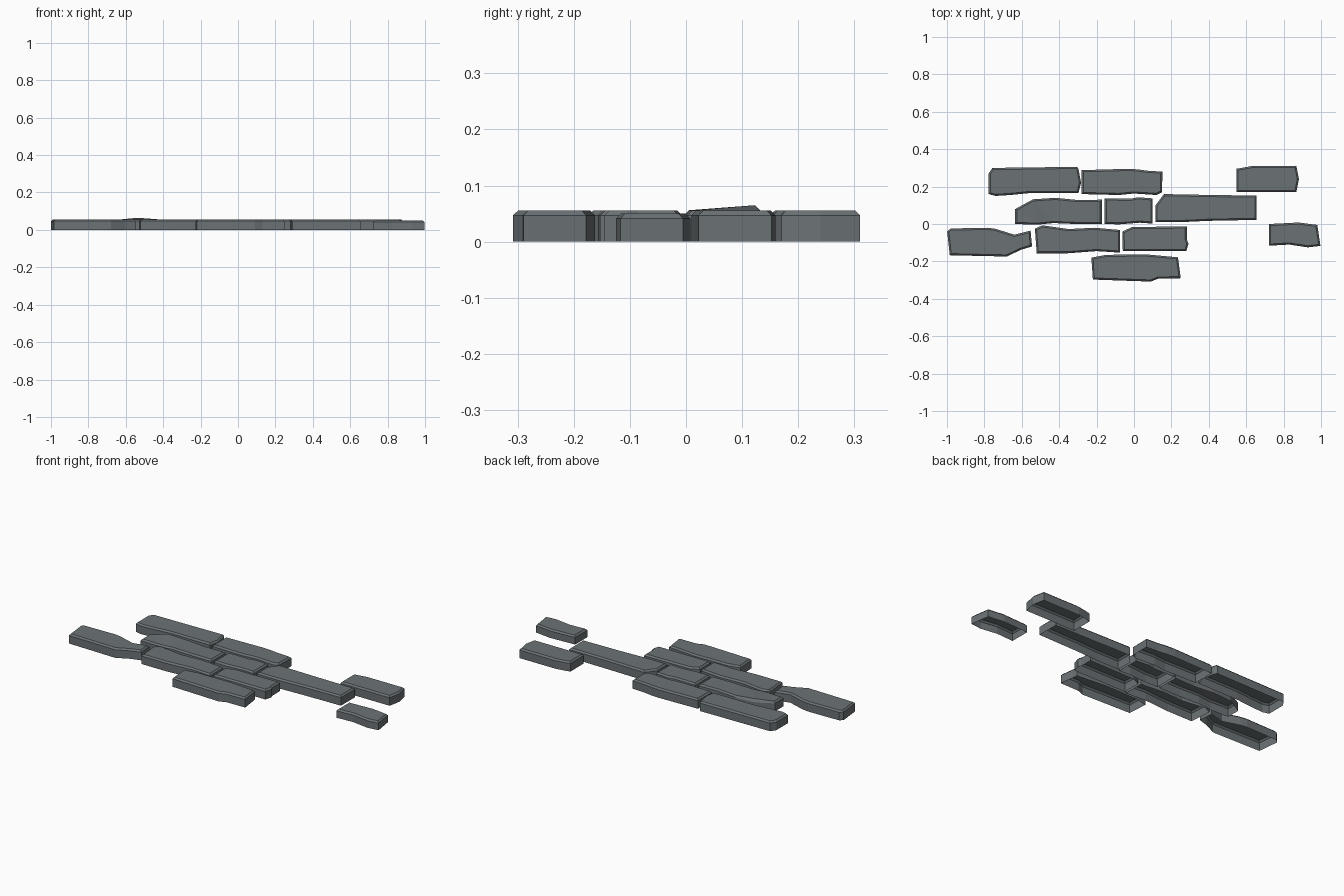
import bpy, bmesh
from mathutils import Vector

if "Cube" in bpy.data.objects:
    bpy.data.objects.remove(bpy.data.objects["Cube"])

stone = bpy.data.materials.new("slate grey")
stone.diffuse_color = (0.148, 0.168, 0.178, 1)
stone.use_nodes = True
stone.node_tree.nodes["Principled BSDF"].inputs["Base Color"].default_value = stone.diffuse_color


def inset(points, width):
    """Mitred inward offset of a counter-clockwise outline."""
    result = []
    n = len(points)
    for i, p in enumerate(points):
        a = (p - points[i - 1]).normalized()
        b = (points[(i + 1) % n] - p).normalized()
        na, nb = Vector((-a.y, a.x)), Vector((-b.y, b.x))
        result.append(p + (na + nb) * width / max(1 + na.dot(nb), 0.5))
    return result


def brick(name, outline, top=0.056, bevel=0.009, bump=None):
    """Open-bottomed stone: upright walls, chamfered rim, flat top."""
    pts = [Vector(p) for p in outline]
    area = sum(pts[i - 1].cross(pts[i]) for i in range(len(pts)))
    if area < 0:
        pts.reverse()
    bm = bmesh.new()
    rings = []
    for ring, z in ((pts, 0), (pts, top - bevel), (inset(pts, bevel), top)):
        rings.append([bm.verts.new((p.x, p.y, z)) for p in ring])
    for low, high in zip(rings, rings[1:]):
        for i in range(len(pts)):
            bm.faces.new((low[i - 1], low[i], high[i], high[i - 1]))
    # raised corner on an uneven stone
    if bump:
        near = min(rings[2], key=lambda v: (v.co.xy - Vector(bump[:2])).length)
        near.co.z = bump[2]
    cap = bm.faces.new(rings[2])
    bmesh.ops.triangulate(bm, faces=[cap])
    me = bpy.data.meshes.new(name)
    bm.to_mesh(me)
    bm.free()
    me.materials.append(stone)
    ob = bpy.data.objects.new(name, me)
    bpy.context.collection.objects.link(ob)


# back row
brick("back_left_brick", [(-.777, .27), (-.757, .30), (-.57, .302), (-.305, .306), (-.297, .295),
      (-.283, .22), (-.297, .165), (-.56, .165), (-.66, .155), (-.74, .15), (-.777, .16)])
brick("back_middle_brick", [(-.28, .288), (-.03, .295), (.02, .292), (.07, .285), (.152, .28),
      (.15, .17), (.12, .155), (0, .163), (-.08, .155), (-.28, .16)])
brick("back_right_brick", [(.547, .17), (.547, .295), (.63, .31), (.868, .31), (.882, .24),
      (.868, .17)])

# second row
brick("second_left_brick", [(-.635, 0), (-.635, .08), (-.54, .132), (-.42, .14), (-.3, .128),
      (-.172, .13), (-.172, 0), (-.31, 0), (-.43, .005), (-.52, -.004)], bump=(-.535, .12, .065))
brick("second_middle_brick", [(-.157, 0), (-.157, .137), (-.02, .135), (.02, .143), (.1, .137),
      (.1, .002), (.03, .007), (-.08, -.002)])
brick("second_right_brick", [(.115, .01), (.115, .10), (.16, .16), (.42, .155), (.655, .152),
      (.655, .022), (.4, .017), (.25, .01)])

# third row
brick("third_left_brick", [(-.999, -.04), (-.98, -.024), (-.78, -.02), (-.74, -.026),
      (-.64, -.057), (-.553, -.035), (-.545, -.12), (-.605, -.138), (-.68, -.174), (-.985, -.167)])
brick("third_middle_brick", [(-.53, -.025), (-.49, -.007), (-.35, -.027), (-.21, -.02),
      (-.075, -.032), (-.075, -.153), (-.2, -.145), (-.36, -.157), (-.52, -.157)])
brick("third_right_brick", [(-.062, -.04), (-.01, -.016), (.283, -.013), (.283, -.085),
      (.291, -.105), (.28, -.145), (-.06, -.145)])
brick("third_end_brick", [(.722, 0), (.88, .008), (.98, -.005), (.997, -.117), (.93, -.125),
      (.83, -.11), (.722, -.116)], top=.05)

# front row
brick("front_brick", [(-.228, -.18), (-.15, -.165), (.06, -.162), (.235, -.178), (.25, -.29),
      (.13, -.292), (.09, -.308), (-.22, -.297)])
